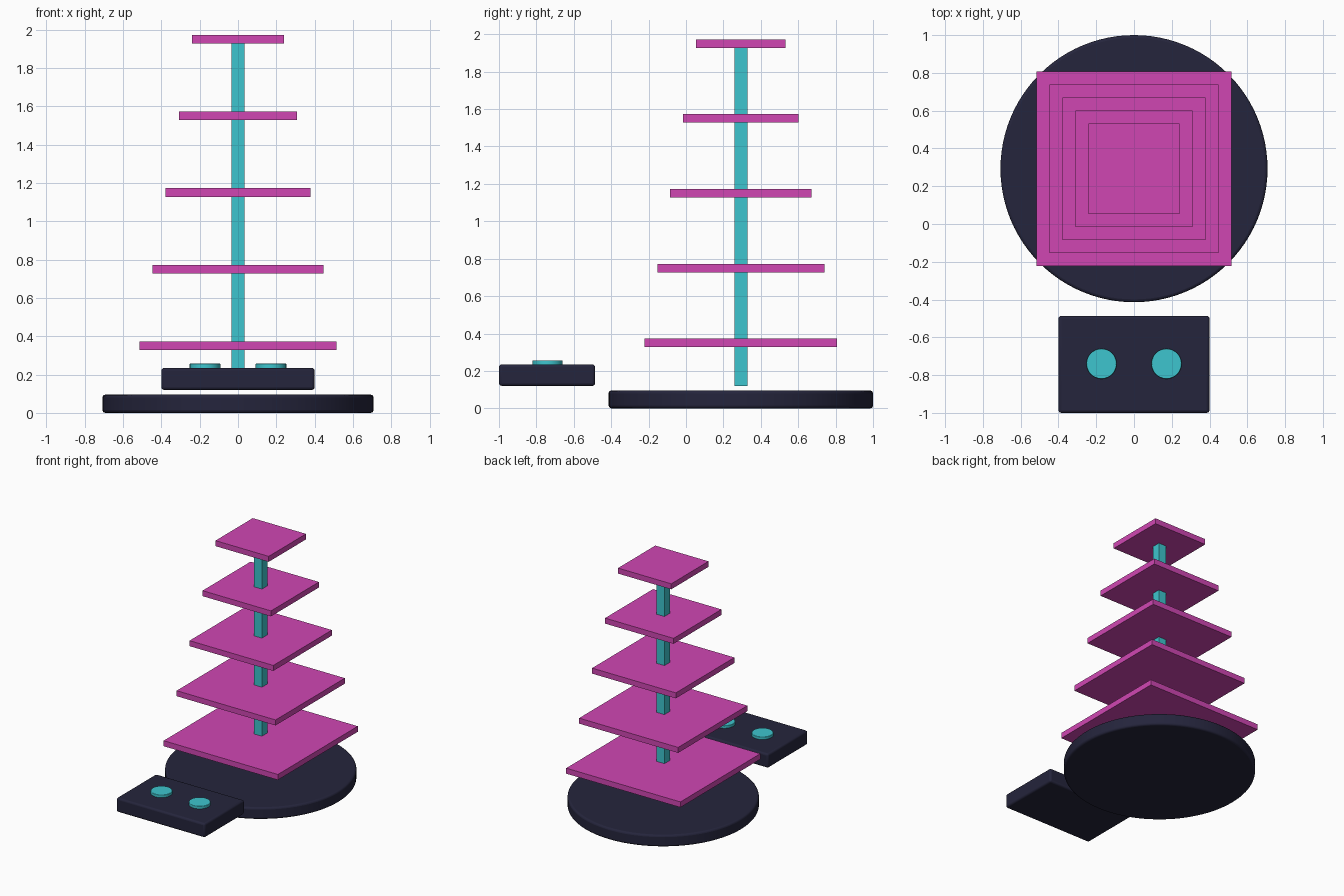
import bpy

cube = bpy.data.objects.get("Cube")
if cube:
    bpy.data.objects.remove(cube, do_unlink=True)


def make_material(name, rgb):
    mat = bpy.data.materials.new(name)
    mat.use_nodes = True
    color = (*rgb, 1.0)
    mat.diffuse_color = color
    mat.node_tree.nodes["Principled BSDF"].inputs["Base Color"].default_value = color
    return mat


navy = make_material("dark navy", (0.018, 0.018, 0.045))
cyan = make_material("cyan", (0.048, 0.56, 0.62))
magenta = make_material("magenta", (0.63, 0.062, 0.45))


def finish(name, mat, bevel):
    obj = bpy.context.object
    obj.name = name
    obj.data.materials.append(mat)
    if bevel:
        mod = obj.modifiers.new("edge rounding", "BEVEL")
        mod.width = bevel
        mod.segments = 3
        mod.limit_method = "ANGLE"
        bpy.ops.object.shade_smooth_by_angle()
    return obj


def box(name, mat, center, size, bevel=0):
    bpy.ops.mesh.primitive_cube_add(size=1, location=center)
    bpy.context.object.scale = size
    bpy.ops.object.transform_apply(location=False, rotation=False, scale=True)
    return finish(name, mat, bevel)


def disc(name, mat, center, radius, height, sides, bevel=0):
    bpy.ops.mesh.primitive_cylinder_add(vertices=sides, radius=radius,
                                        depth=height, location=center)
    return finish(name, mat, bevel)


axis_y = 0.293

# Round floor base
disc("base", navy, (0, axis_y, 0.0475), 0.707, 0.095, 96, 0.015)

# Square pole floating just above the base
box("pole", cyan, (0, axis_y, 1.03), (0.07, 0.07, 1.82))

# Square tiers shrinking upward
for i in range(5):
    width = 1.03 - 0.1375 * i
    box(f"tier_{i + 1}", magenta, (0, axis_y, 0.35 + 0.4 * i), (width, width, 0.045))

# Control box with two round buttons
box("control_box", navy, (0, -0.743, 0.1775), (0.8, 0.514, 0.115), 0.015)
for side, x in (("left", 0.172), ("right", -0.172)):
    disc(f"{side}_button", cyan, (x, -0.74, 0.243), 0.08, 0.028, 32, 0.004)
